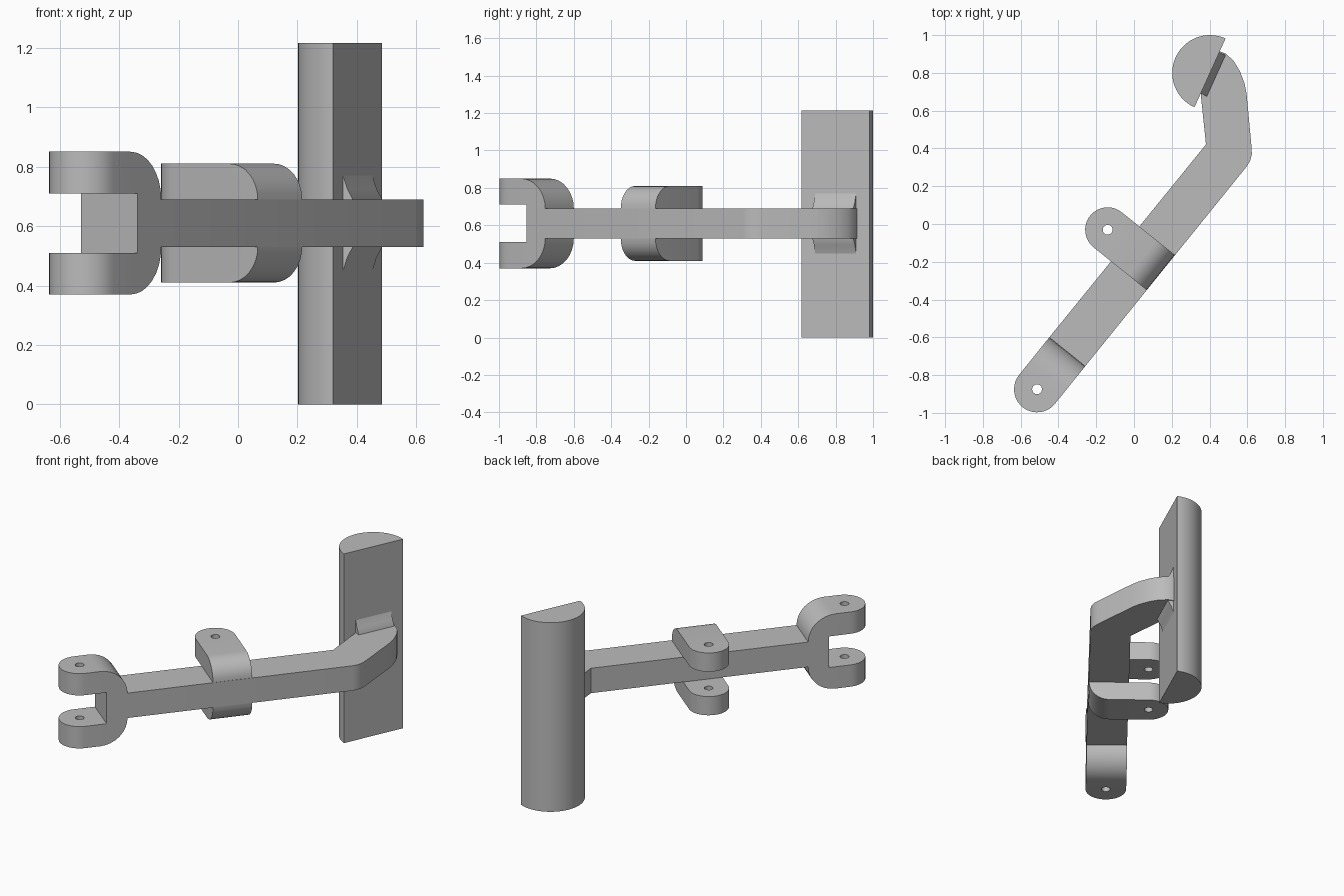
import bpy, bmesh
from math import sin, cos, pi, radians
from mathutils import Matrix

cube = bpy.data.objects.get("Cube")
if cube:
    bpy.data.objects.remove(cube)

grey = bpy.data.materials.new("plain grey")
grey.use_nodes = True
GREY = (0.5, 0.5, 0.5, 1)
grey.diffuse_color = GREY
grey.node_tree.nodes["Principled BSDF"].inputs["Base Color"].default_value = GREY

MID = 0.61        # height of the arm's centre line
HALF = 0.08       # half thickness of the arm
WIDE = 0.122      # half width of the arm


def arc(cx, cy, rx, ry, start, end, steps):
    angles = [radians(start + (end - start) * i / steps) for i in range(steps + 1)]
    return [(cx + rx * cos(a), cy + ry * sin(a)) for a in angles]


def frame(x, y, z, turn):
    return Matrix.Translation((x, y, z)) @ Matrix.Rotation(radians(turn), 4, "Z")


def flip(points):
    return [(a, -b) for a, b in reversed(points)]


def shade(mesh):
    for face in mesh.polygons:
        face.use_smooth = True
    mesh.set_sharp_from_angle(angle=radians(32))


def prism(name, outlines, low, high, axis="z", matrix=Matrix()):
    """Extrude closed outlines along one axis of the given frame."""
    place = {"x": lambda a, b, h: (h, a, b),
             "y": lambda a, b, h: (a, h, b),
             "z": lambda a, b, h: (a, b, h)}[axis]
    bm = bmesh.new()
    for points in outlines:
        bottom = [bm.verts.new(place(a, b, low)) for a, b in points]
        top = [bm.verts.new(place(a, b, high)) for a, b in points]
        bm.faces.new(bottom)
        bm.faces.new(top)
        for i in range(len(points)):
            j = (i + 1) % len(points)
            bm.faces.new((bottom[i], bottom[j], top[j], top[i]))
    bmesh.ops.recalc_face_normals(bm, faces=bm.faces)
    bm.transform(matrix)
    mesh = bpy.data.meshes.new(name)
    bm.to_mesh(mesh)
    bm.free()
    mesh.materials.append(grey)
    shade(mesh)
    obj = bpy.data.objects.new(name, mesh)
    bpy.context.collection.objects.link(obj)
    return obj


def carve(obj, steps):
    """Apply boolean steps, then remove the cutters."""
    for operation, cutter in steps:
        mod = obj.modifiers.new(operation, "BOOLEAN")
        mod.operation = operation
        mod.solver = "EXACT"
        mod.object = cutter
    graph = bpy.context.evaluated_depsgraph_get()
    mesh = bpy.data.meshes.new_from_object(obj.evaluated_get(graph))
    obj.modifiers.clear()
    obj.data = mesh
    for _, cutter in steps:
        bpy.data.objects.remove(cutter)
    shade(mesh)


along = frame(-0.513, -0.875, MID, 51.2)   # x runs along the arm
grip_frame = frame(0.4025, 0.8, MID, -24.3)  # x points out of the flat side

# Fork with a slot, rounded shoulders and a pin hole
upper = [(-0.2, 0.1), (-0.2, 0.24)] + arc(0.09, HALF, 0.165, 0.16, 90, 0, 8)
fork_profile = [(0.128, 0.1)] + upper + flip(upper) + [(0.128, -0.1)]
fork = prism("fork", [fork_profile], -0.2, 0.2, "y", along)
fork_plan = arc(0, 0, WIDE, WIDE, 90, 270, 20) + [(0.3, -WIDE), (0.3, WIDE)]
carve(fork, [
    ("INTERSECT", prism("fork_plan", [fork_plan], -0.4, 0.4, "z", along)),
    ("DIFFERENCE", prism("fork_hole", [arc(0, 0, 0.026, 0.026, 0, 345, 23)], -0.5, 0.5, "z", along)),
])

# Pair of lugs wrapping the arm, rounded over its outer side
U, V, R = 0.892, 0.238, 0.119
lug = [(0.5, HALF), (0.5, 0.2)] + arc(0, HALF, WIDE, 0.12, 90, 180, 8)
lugs = prism("side_lugs", [lug, flip(lug)], U - 0.3, U + 0.3, "x", along)
lug_plan = arc(U, V, R, R, 0, 180, 20) + [(U - R, -0.3), (U + R, -0.3)]
carve(lugs, [
    ("INTERSECT", prism("lug_plan", [lug_plan], -0.4, 0.4, "z", along)),
    ("DIFFERENCE", prism("lug_hole", [arc(U, V, 0.026, 0.026, 0, 345, 23)], -0.5, 0.5, "z", along)),
])

# Bent arm from the fork to the grip
start = [along @ Matrix.Translation((0.25, side * WIDE, 0)) for side in (1, -1)]
left, right = [(m.translation.x, m.translation.y) for m in start]
arm_plan = [left, right, (0.598, 0.306), (0.615, 0.335), (0.624, 0.37), (0.622, 0.41),
            (0.596, 0.69), (0.585, 0.745), (0.56, 0.81), (0.527, 0.865), (0.485, 0.902),
            (0.452, 0.915), (0.42, 0.92), (0.33, 0.7), (0.353, 0.691), (0.381, 0.421)]
prism("arm", [arm_plan], MID - HALF, MID + HALF)

# Flared joint where the arm meets the grip
flare = [(-0.02, 0.16), (0, 0.16), (0.016, 0.115), (0.036, HALF)]
prism("grip_flare", [flare + flip(flare)], -0.12, 0.12, "y", grip_frame)

# Half-round upright grip
prism("grip", [arc(0, 0, 0.2, 0.2, 90, 270, 32)], -MID, 1.215 - MID, "z", grip_frame)
